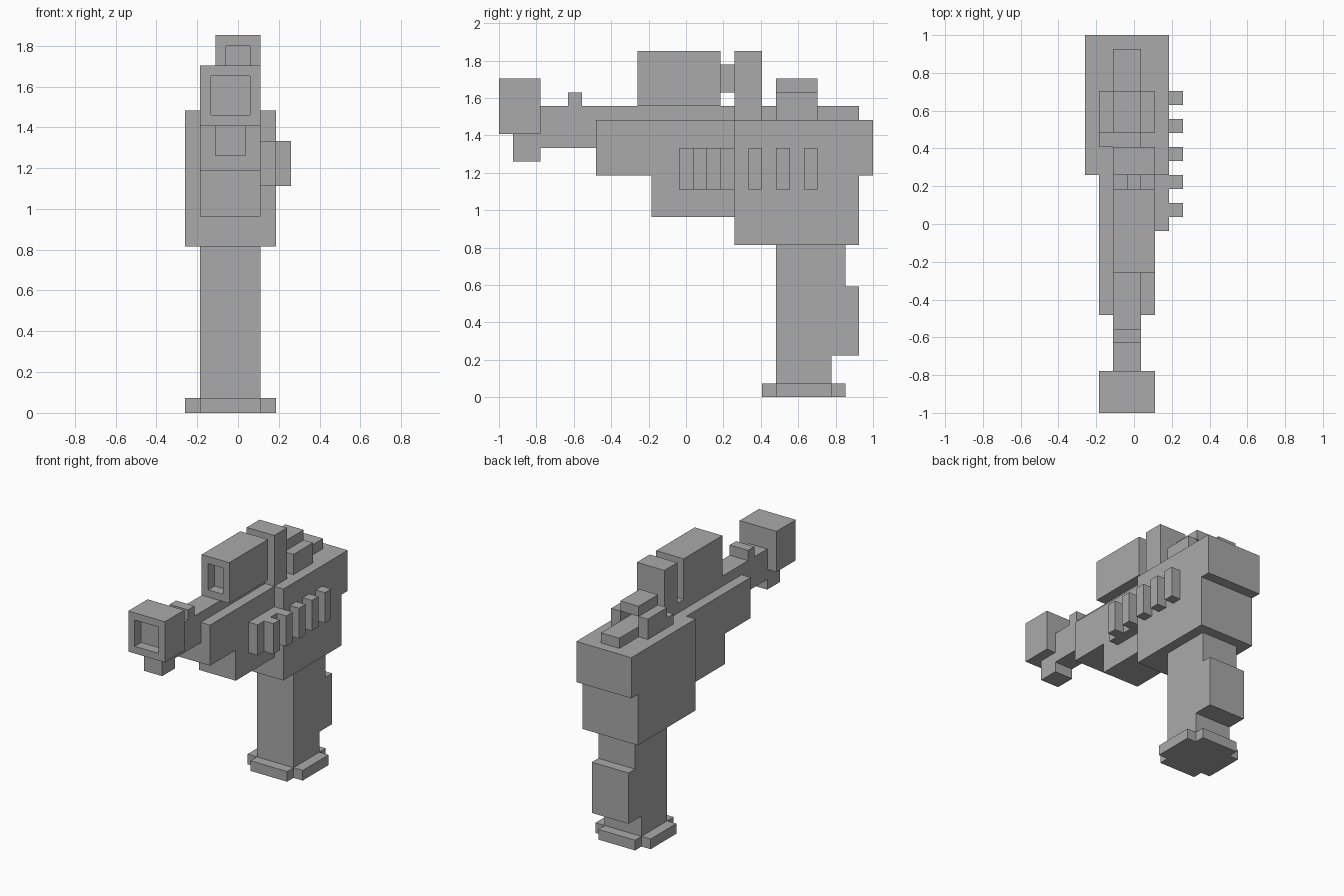
import bpy
import bmesh

cube = bpy.data.objects.get("Cube")
if cube:
    bpy.data.objects.remove(cube, do_unlink=True)

U = 2 / 27  # one block of the modelling grid

grey = bpy.data.materials.new("plain_grey")
grey.use_nodes = True
colour = (0.4, 0.4, 0.4, 1)
grey.diffuse_color = colour
grey.node_tree.nodes["Principled BSDF"].inputs["Base Color"].default_value = colour


def place(x, y, z):
    """Grid position to model position."""
    return ((x - 3.5) * U, (y - 13.5) * U, z * U)


def finish(name, bm):
    bmesh.ops.recalc_face_normals(bm, faces=bm.faces)
    mesh = bpy.data.meshes.new(name)
    bm.to_mesh(mesh)
    bm.free()
    mesh.materials.append(grey)
    bpy.context.collection.objects.link(bpy.data.objects.new(name, mesh))


def box(name, x, y, z, pocket=False):
    """Box between grid ranges, optionally with a recess in its front face."""
    bm = bmesh.new()
    bmesh.ops.create_cube(bm, size=1)
    for v in bm.verts:
        v.co = place(*(r[c > 0] for r, c in zip((x, y, z), v.co)))
    if pocket:
        bm.normal_update()
        front = min(bm.faces, key=lambda f: f.normal.y)
        bmesh.ops.inset_individual(bm, faces=[front], thickness=U)
        floor = bmesh.ops.extrude_discrete_faces(bm, faces=[front])["faces"][0]
        bmesh.ops.translate(bm, verts=floor.verts, vec=(0, U, 0))
    finish(name, bm)


def side_profile(name, x, points):
    """Side outline (y, z) extruded across the x range."""
    bm = bmesh.new()
    face = bm.faces.new([bm.verts.new(place(x[0], y, z)) for y, z in points])
    new = bmesh.ops.extrude_face_region(bm, geom=[face])["geom"]
    verts = [g for g in new if isinstance(g, bmesh.types.BMVert)]
    bmesh.ops.translate(bm, verts=verts, vec=((x[1] - x[0]) * U, 0, 0))
    finish(name, bm)


WIDE, MID, NARROW, SIGHT = (0, 6), (1, 5), (2, 4), (2, 5)

# Muzzle, barrel and top rail
box("muzzle", MID, (0, 3), (19, 23), pocket=True)
box("muzzle_lug", NARROW, (1, 3), (17, 19))
side_profile("barrel_and_rail", NARROW,
             [(3, 18), (7, 18), (7, 20), (26, 20), (26, 21), (3, 21)])
box("front_sight", NARROW, (5, 6), (21, 22))

# Body
side_profile("front_body", MID,
             [(7, 16), (11, 16), (11, 13), (17, 13), (17, 20), (7, 20)])
side_profile("rear_body", WIDE,
             [(17, 11), (26, 11), (26, 16), (27, 16), (27, 20), (17, 20)])

# Scope in two pieces with a thin link
box("scope_front", SIGHT, (10, 16), (21, 25), pocket=True)
box("scope_link", (3, 4), (16, 17), (22, 24))
box("scope_rear", SIGHT, (17, 19), (20, 25))

# Rear sight bridge
box("rear_sight_right", (1, 2), (20, 23), (20, 22))
box("rear_sight_left", (4, 5), (20, 23), (20, 22))
box("rear_sight_top", NARROW, (20, 23), (22, 23))
box("rear_sight_step", (1, 2), (19, 20), (20, 21))

# Side plate and cooling fins
box("side_plate", (5, 6), (13, 17), (15, 18))
for n in range(5):
    start = 14 + 2 * n
    box(f"side_fin_{n + 1}", (6, 7), (start, start + 1), (15, 18))

# Grip and foot plate
side_profile("grip", MID,
             [(20, 0), (24, 0), (24, 3), (26, 3), (26, 8), (25, 8), (25, 11), (20, 11)])
box("foot_front", MID, (19, 20), (0, 1))
box("foot_back", MID, (24, 25), (0, 1))
box("foot_right", (0, 1), (20, 24), (0, 1))
box("foot_left", (5, 6), (20, 24), (0, 1))
